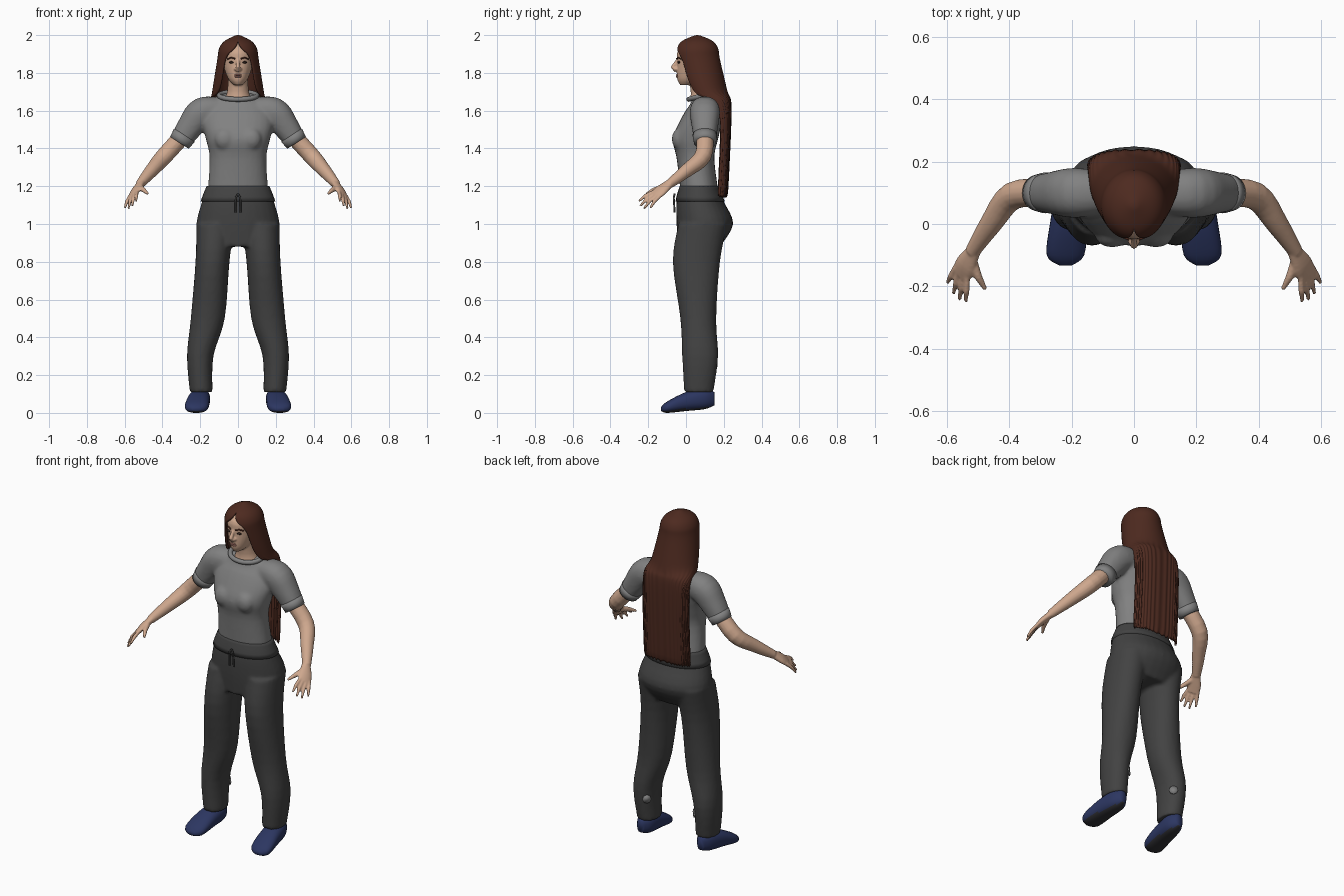
import bpy, bmesh, math
from mathutils import Vector

default_cube = bpy.data.objects.get("Cube")
if default_cube:
    bpy.data.objects.remove(default_cube, do_unlink=True)


def material(name, *rgb):
    mat = bpy.data.materials.new(name)
    mat.use_nodes = True
    mat.diffuse_color = (*rgb, 1)
    mat.node_tree.nodes["Principled BSDF"].inputs["Base Color"].default_value = (*rgb, 1)
    return mat


skin = material("skin", .62, .39, .27)
brown = material("brown hair", .075, .023, .014)
grey = material("grey shirt cloth", .22, .22, .22)
charcoal = material("charcoal trouser cloth", .055, .055, .055)
navy = material("navy shoe", .025, .037, .12)
dark_sole = material("dark sole", .03, .03, .035)
lip_pink = material("lip pink", .42, .19, .15)
eye_brown = material("dark eye brown", .03, .016, .012)


def spline(keys, steps=4):
    """Fill smoothly between a few key tuples."""
    result = [keys[0]]
    last = len(keys) - 1
    for i in range(last):
        before, start, end, after = (keys[max(i - 1, 0)], keys[i],
                                     keys[i + 1], keys[min(i + 2, last)])
        for step in range(1, steps + 1):
            t = step / steps
            ease = t * t * (3 - 2 * t)
            leave, arrive = t * (1 - t) ** 2 / 2, t * t * (t - 1) / 2
            result.append(tuple(p + (q - p) * ease + (q - o) * leave + (r - p) * arrive
                                for o, p, q, r in zip(before, start, end, after)))
    return result


# A tube is a list of rings; a ring is (centre, first radius, second radius)
def level(z, width, front, back, x=0, tilt=0):
    return (Vector((x, (front + back) / 2, z)), Vector((width, 0, 0)),
            Vector((0, (back - front) / 2, tilt)))


def sweep(path, side):
    """Rings square to a path of (x, y, z, radius along side, other radius)."""
    points = [Vector(key[:3]) for key in path]
    rings = []
    for i, key in enumerate(path):
        along = (points[min(i + 1, len(points) - 1)] - points[max(i - 1, 0)]).normalized()
        first = (Vector(side) - along * along.dot(Vector(side))).normalized()
        rings.append((points[i], first * key[3], along.cross(first) * key[-1]))
    return rings


def ball(centre, rx, ry, rz, steps=10):
    rings = []
    for i in range(steps + 1):
        angle = math.pi * (i + .3) / (steps + .6)
        size = math.sin(angle)
        rings.append((Vector(centre) + Vector((0, 0, rz * math.cos(angle))),
                      Vector((rx * size, 0, 0)), Vector((0, ry * size, 0))))
    return rings


def grow(tube, factor):
    return [(centre, first * factor, second * factor) for centre, first, second in tube]


def both(*tubes):
    """The tubes together with their mirror images."""
    mirrored = [[tuple(Vector((-p.x, p.y, p.z)) for p in ring) for ring in tube]
                for tube in tubes]
    return list(tubes) + mirrored


def signed_power(value, power):
    return math.copysign(abs(value) ** power, value)


def finish(name, bm, materials):
    mesh = bpy.data.meshes.new(name)
    bm.to_mesh(mesh)
    bm.free()
    for mat in materials:
        mesh.materials.append(mat)
    for face in mesh.polygons:
        face.use_smooth = True
    obj = bpy.data.objects.new(name, mesh)
    bpy.context.scene.collection.objects.link(obj)
    return obj


def part(name, tubes, *materials, voxel=0, power=1, sides=28):
    """Skin the tubes; a voxel size blends them, a second material goes underneath."""
    bm = bmesh.new()
    for tube in tubes:
        loops = []
        for centre, first, second in tube:
            angles = [math.tau * k / sides for k in range(sides)]
            loops.append([bm.verts.new(centre + first * signed_power(math.cos(a), power)
                                       + second * signed_power(math.sin(a), power))
                          for a in angles])
        for upper, lower in zip(loops, loops[1:]):
            for k in range(sides):
                j = (k + 1) % sides
                bm.faces.new((upper[k], upper[j], lower[j], lower[k]))
        bm.faces.new(loops[0])
        bm.faces.new(loops[-1])
    bmesh.ops.recalc_face_normals(bm, faces=bm.faces)
    if len(materials) > 1:
        for face in bm.faces:
            face.material_index = int(face.normal.z < -.75)
    obj = finish(name, bm, materials)
    if voxel:
        blend = obj.modifiers.new("blend", "REMESH")
        blend.mode, blend.voxel_size, blend.use_smooth_shade = "VOXEL", voxel, True
        soften = obj.modifiers.new("soften", "SMOOTH")
        soften.factor, soften.iterations = .5, 4


def cord(name, points, radius, mat, cyclic=False):
    curve = bpy.data.curves.new(name, "CURVE")
    curve.dimensions, curve.bevel_depth, curve.use_fill_caps = "3D", radius, True
    line = curve.splines.new("POLY")
    line.points.add(len(points) - 1)
    for point, place in zip(line.points, points):
        point.co = (*place, 1)
    line.use_cyclic_u = cyclic
    curve.materials.append(mat)
    bpy.context.scene.collection.objects.link(bpy.data.objects.new(name, curve))


# Shirt: torso, bust and sleeves blended, with cuffs and a collar
torso = [level(*key, tilt=max(0, key[0] - 1.6) / 4) for key in spline([
    (1.18, .16, -.03, .17), (1.35, .15, -.05, .15), (1.45, .17, -.07, .17),
    (1.55, .19, -.03, .19), (1.64, .15, .02, .18), (1.68, .1, .03, .15)])]
sleeve = sweep(spline([(.1, .1, 1.6, .07), (.19, .1, 1.59, .08),
                       (.25, .1, 1.52, .07), (.31, .1, 1.43, .055)]), (0, 1, 0))
bust = ball((.07, -.03, 1.45), .055, .045, .06)
part("shirt", [torso] + both(sleeve, bust), grey, voxel=.01, power=.9)
part("sleeve_cuffs", both(grow(sleeve[-3:], 1.06)), grey)
turn = [math.tau * k / 40 for k in range(40)]
cord("collar", [(.1 * math.sin(a), .085 + .07 * math.cos(a), 1.68 + .02 * math.cos(a))
                for a in turn], .013, grey, cyclic=True)

# Trousers: hips and legs blended, with a waistband and drawstring
hips = [level(*key) for key in spline([
    (1.2, .16, -.03, .17), (1.12, .19, -.05, .2), (1, .22, -.05, .25), (.88, .2, -.04, .18)])]
leg = [level(*key) for key in spline([
    (1, .1, -.04, .22, .12), (.8, .09, -.07, .18, .135), (.5, .09, -.03, .16, .16),
    (.3, .07, -.02, .17, .2), (.11, .06, -.01, .145, .195)])]
part("trousers", [hips] + both(leg), charcoal, voxel=.01, power=.95)
part("waistband", [grow(hips[:5], 1.04)], charcoal, power=.95)
for side in (-1, 1):
    cord("drawstring", [(0, -.06, 1.16), (side * .012, -.065, 1.14),
                        (side * .014, -.06, 1.06)], .005, charcoal)
patch = sweep([(.16, .145, .25, .025), (.155, .15, .25, .025)], (0, 0, 1))
part("leg_patches", both(patch), grey, sides=8)

# Shoes with dark undersides, and ankles
shoe = [(Vector((x, y, (low + high) / 2)), Vector((width, 0, 0)),
         Vector((0, 0, (high - low) / 2)))
        for y, x, width, low, high in spline([
            (-.133, .22, .02, .01, .03), (-.1, .22, .06, 0, .06), (0, .21, .06, .01, .11),
            (.1, .2, .05, .02, .13), (.15, .2, .02, .04, .11)])]
part("shoes", both(shoe), navy, dark_sole, power=.85)
part("ankles", both([level(z, .035, .04, .14, x=.2) for z in (.07, .16)]), skin)

# Arms, palms, fingers and thumbs
arm = sweep(spline([(.28, .1, 1.48, .045), (.39, .09, 1.36, .045),
                    (.46, 0, 1.28, .036), (.52, -.09, 1.21, .024)]), (0, 1, 0))
across = Vector((-.65, -.6, .4)).normalized()
knuckle = Vector((.556, -.165, 1.15))
palm = sweep(spline([(.51, -.08, 1.22, .022, .02), (.54, -.13, 1.18, .038, .018),
                     (*knuckle, .038, .012)]), across)
thumb = sweep([(.52, -.11, 1.2, .015), (.5, -.17, 1.18, .013), (.477, -.21, 1.16, .007)], across)
fingers = []
for i in range(4):
    fan = i / 3
    root = knuckle + across * (.03 - .06 * fan)
    tip = Vector((.54 + .06 * fan, -.25 + .06 * fan * fan, 1.12 - .04 * math.sin(2 * fan)))
    middle = root.lerp(tip, .5) + Vector((0, 0, .008))
    fingers.append(sweep([(*root.lerp(tip, -.2), .01), (*middle, .01), (*tip, .006)], across))
part("arms_and_hands", both(arm, palm, thumb, *fingers), skin, voxel=.005, sides=16)

# Head, neck and nose
skull = [level(*key) for key in spline([
    (1.735, .02, -.03, .03), (1.77, .053, -.047, .1), (1.85, .08, -.047, .15),
    (1.92, .077, -.042, .15), (1.98, .03, .03, .1)])]
neck = [level(*key) for key in spline([
    (1.65, .075, .02, .15), (1.7, .058, .025, .14), (1.79, .05, .01, .12)])]
nose = sweep([(0, -.044, 1.87, .008), (0, -.07, 1.83, .012), (0, -.053, 1.81, .011)], (1, 0, 0))
nostril = ball((.012, -.054, 1.82), .009, .012, .008)
part("head", [skull, neck, nose] + both(nostril), skin, voxel=.005)

# Lips, eyes and brows
part("lips", [ball((0, -.045, z), .02, .009, .005) for z in (1.78, 1.789)], lip_pink)
part("eyes", both(ball((.034, -.037, 1.856), .014, .008, .006)), eye_brown)
for side in (-1, 1):
    cord("eyebrow", [(side * .016, -.049, 1.875), (side * .036, -.041, 1.881),
                     (side * .056, -.025, 1.873)], .004, brown)

# Long hair: a sheet wrapped round the back, open at the face, wavy lower down
bm = bmesh.new()
columns = 56
previous = None
for z, width, middle, depth, half_angle in spline([
        (2, .01, .06, .01, 180), (1.97, .07, .06, .08, 180), (1.93, .1, .06, .11, 168),
        (1.87, .11, .065, .115, 140), (1.7, .137, .11, .11, 130),
        (1.6, .15, .18, .06, 90), (1.14, .15, .17, .05, 90)]):
    loose = z < 1.7
    row = []
    for k in range(columns + 1):
        angle = math.radians(min(half_angle, 180)) * (2 * k / columns - 1)
        wave = math.sin(2 * k) * .004 * loose
        jag = math.sin(2.3 * k) * .01 * (z < 1.2)
        row.append(bm.verts.new((
            width * signed_power(math.sin(angle), .75 if loose else 1),
            middle + depth * signed_power(math.cos(angle), .75 if loose else 1) + wave,
            z + jag)))
    if previous:
        for k in range(columns):
            bm.faces.new((previous[k], previous[k + 1], row[k + 1], row[k]))
    else:
        bm.faces.new(row[:0:-1])
    previous = row
bmesh.ops.remove_doubles(bm, verts=bm.verts, dist=.0003)
hair = finish("hair", bm, [brown])
thickness = hair.modifiers.new("thickness", "SOLIDIFY")
thickness.thickness, thickness.offset = .014, -1
hair.modifiers.new("rounding", "SUBSURF").levels = 1
